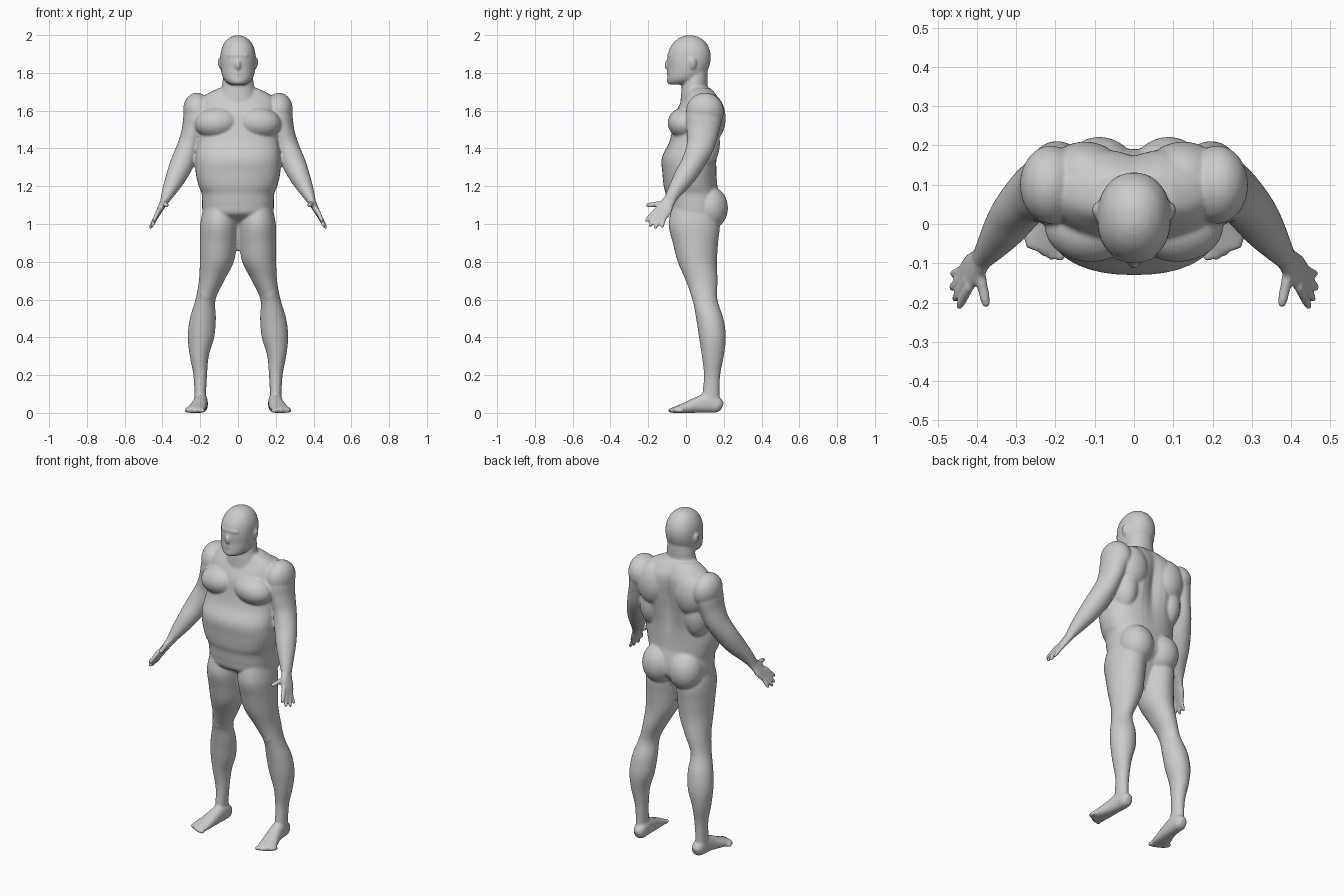
import bpy, bmesh, math
from mathutils import Vector, Matrix

bm = bmesh.new()
SIDES, STEPS = 40, 5


def catmull(rows):
    """Smoothly resample a list of section rows."""
    out = []
    for i in range(len(rows) - 1):
        p = [rows[max(0, min(len(rows) - 1, i + k))] for k in (-1, 0, 1, 2)]
        for s in range(STEPS):
            t = s / STEPS
            out.append([0.5 * (2 * b + (c - a) * t + (2 * a - 5 * b + 4 * c - d) * t * t
                               + (3 * b - a - 3 * c + d) * t ** 3) for a, b, c, d in zip(*p)])
    out.append(list(rows[-1]))
    return out


def loft(rows, ref=None, power=2.0, groove=None, mirror=False):
    """Rows are x, y, z, half width, half depth. Level rings unless ref tilts them."""
    if mirror:
        loft(rows, ref, power, groove)
    rows = catmull(rows)
    sx = -1 if mirror else 1
    rings = []
    for i, (x, y, z, rx, ry) in enumerate(rows):
        u, v = Vector((1, 0, 0)), Vector((0, 1, 0))
        if ref:
            a, b = rows[max(i - 1, 0)], rows[min(i + 1, len(rows) - 1)]
            d = (Vector(b[:3]) - Vector(a[:3])).normalized()
            u = d.cross(Vector(ref)).normalized()
            v = u.cross(d)
        ring = []
        for k in range(SIDES):
            t = 2 * math.pi * k / SIDES
            c, s = math.cos(t), math.sin(t)
            c = math.copysign(abs(c) ** (2 / power), c)
            s = math.copysign(abs(s) ** (2 / power), s)
            p = Vector((x, y, z)) + u * rx * c + v * ry * s
            if groove and s > 0:
                p.y -= groove(p.z) * math.exp(-(p.x / 0.045) ** 2)
            ring.append(bm.verts.new((sx * p.x, p.y, max(p.z, 0))))
        rings.append(ring)
    faces = [bm.faces.new(rings[0][::-1]), bm.faces.new(rings[-1])]
    for a, b in zip(rings, rings[1:]):
        for k in range(SIDES):
            n = (k + 1) % SIDES
            faces.append(bm.faces.new((a[k], a[n], b[n], b[k])))
    bmesh.ops.recalc_face_normals(bm, faces=faces)


def blob(x, y, z, rx, ry, rz, tilt=0.0):
    """Ellipsoid muscle, mirrored when off centre."""
    for s in ((1, -1) if x else (1,)):
        m = (Matrix.Translation((s * x, y, z)) @ Matrix.Rotation(s * tilt, 4, 'Y')
             @ Matrix.Diagonal((rx, ry, rz, 1)))
        bmesh.ops.create_uvsphere(bm, u_segments=32, v_segments=20, radius=1, matrix=m)


# Torso with spine groove
loft([(0, .06, .86, .03, .03), (0, .06, .92, .08, .05), (0, .065, 1.0, .15, .075),
      (0, .05, 1.05, .185, .135), (0, .045, 1.1, .19, .145), (0, .035, 1.16, .192, .143),
      (0, .025, 1.2, .208, .143), (0, .02, 1.27, .224, .145), (0, .02, 1.35, .225, .148),
      (0, .045, 1.43, .218, .135), (0, .06, 1.5, .215, .132), (0, .07, 1.58, .21, .128),
      (0, .08, 1.64, .205, .11), (0, .08, 1.685, .17, .085), (0, .07, 1.72, .1, .065)],
     power=2.3, groove=lambda z: .035 * math.exp(-((z - 1.5) / .17) ** 2))

# Chest, shoulder blades, trapezius and buttocks
blob(.11, -.005, 1.535, .118, .092, .083, .1)
blob(.125, .125, 1.56, .1, .085, .13)
blob(.15, .09, 1.43, .075, .09, .14)
blob(.12, .09, 1.655, .13, .075, .045, .3)
blob(.088, .125, 1.085, .098, .097, .115)

# Neck
loft([(0, .055, 1.83, .07, .06), (0, .05, 1.77, .08, .065), (0, .047, 1.72, .088, .07),
      (0, .06, 1.64, .12, .09)])

# Head
loft([(0, .02, 1.998, .015, .02), (0, .02, 1.988, .042, .05), (0, .02, 1.962, .07, .084),
      (0, .018, 1.92, .089, .108), (0, .016, 1.87, .094, .115), (0, .01, 1.82, .091, .107),
      (0, -.004, 1.78, .082, .095), (0, -.022, 1.755, .066, .077), (0, -.04, 1.738, .04, .05)],
     power=2.15)
blob(0, -.1, 1.842, .014, .014, .026)       # nose
blob(0, -.078, 1.893, .058, .022, .012)     # brow
blob(0, -.088, 1.797, .026, .014, .012)     # mouth
blob(0, -.088, 1.757, .026, .014, .016)     # chin
blob(.094, .035, 1.85, .012, .02, .032, .15)  # ears

# Legs
loft([(.1, .04, 1.1, .08, .11), (.102, .043, 1.0, .098, .135), (.105, .05, .9, .097, .12),
      (.112, .06, .8, .09, .104), (.14, .083, .7, .067, .084), (.172, .1, .6, .053, .066),
      (.186, .126, .5, .069, .072), (.196, .14, .4, .07, .071), (.205, .142, .3, .05, .058),
      (.2, .138, .2, .036, .043), (.2, .132, .1, .031, .045), (.2, .13, .04, .034, .05)],
     mirror=True)
blob(.168, .045, .635, .032, .02, .04)      # kneecaps

# Feet and toes
loft([(.195, .192, .032, .018, .022), (.195, .17, .04, .034, .04), (.197, .12, .052, .037, .052),
      (.203, .06, .042, .04, .042), (.215, 0, .027, .047, .029), (.226, -.05, .017, .051, .019),
      (.23, -.07, .014, .046, .014)], ref=(0, 0, 1), power=2.3, mirror=True)
for i in range(5):
    blob(.188 + .021 * i, -.078 + .005 * i * i * .6, .013, .014 - .001 * i, .018, .013)

# Shoulders and arms
blob(.212, .1, 1.595, .078, .1, .1, .15)
loft([(.2, .1, 1.65, .06, .08), (.218, .095, 1.57, .07, .095), (.237, .088, 1.49, .062, .085),
      (.262, .075, 1.41, .06, .073), (.297, .035, 1.32, .062, .062),
      (.328, -.008, 1.25, .054, .056), (.362, -.055, 1.18, .039, .041),
      (.388, -.088, 1.125, .024, .031)], ref=(0, 1, 0), mirror=True)

# Palms
loft([(.38, -.075, 1.14, .024, .03), (.395, -.098, 1.11, .02, .036),
      (.414, -.118, 1.075, .016, .044), (.43, -.138, 1.045, .012, .042)],
     ref=(0, 1, 0), power=2.3, mirror=True)

# Fingers and thumb: base and tip points
for base, tip, r in (((.422, -.165, 1.068), (.448, -.215, 1.012), .0115),
                     ((.427, -.148, 1.055), (.458, -.195, .985), .012),
                     ((.43, -.13, 1.045), (.468, -.165, .975), .0115),
                     ((.428, -.112, 1.045), (.466, -.128, .98), .0105),
                     ((.395, -.115, 1.11), (.375, -.213, 1.098), .0135)):
    a, b = Vector(base), Vector(tip)
    loft([(*a.lerp(b, t), r * k, r * k) for t, k in
          ((-.15, 1.1), (.3, 1.05), (.6, 1), (.88, .85), (1, .45))],
         ref=(0, 1, 0) if r < .013 else (0, 0, 1), mirror=True)

# Fuse all parts into one smooth skin
mesh = bpy.data.meshes.new("body")
bm.to_mesh(mesh)
bm.free()
body = bpy.data.objects.new("body", mesh)
bpy.context.collection.objects.link(body)
bpy.context.view_layer.objects.active = body
body.select_set(True)
skin = bpy.data.materials.new("light_grey")
skin.diffuse_color = (.6, .6, .6, 1)
mesh.materials.append(skin)
remesh = body.modifiers.new("fuse", 'REMESH')
remesh.mode, remesh.voxel_size, remesh.use_smooth_shade = 'VOXEL', .0065, True
soften = body.modifiers.new("soften", 'SMOOTH')
soften.factor, soften.iterations = .5, 5
for name in ("fuse", "soften"):
    bpy.ops.object.modifier_apply(modifier=name)
bpy.ops.object.shade_smooth()
